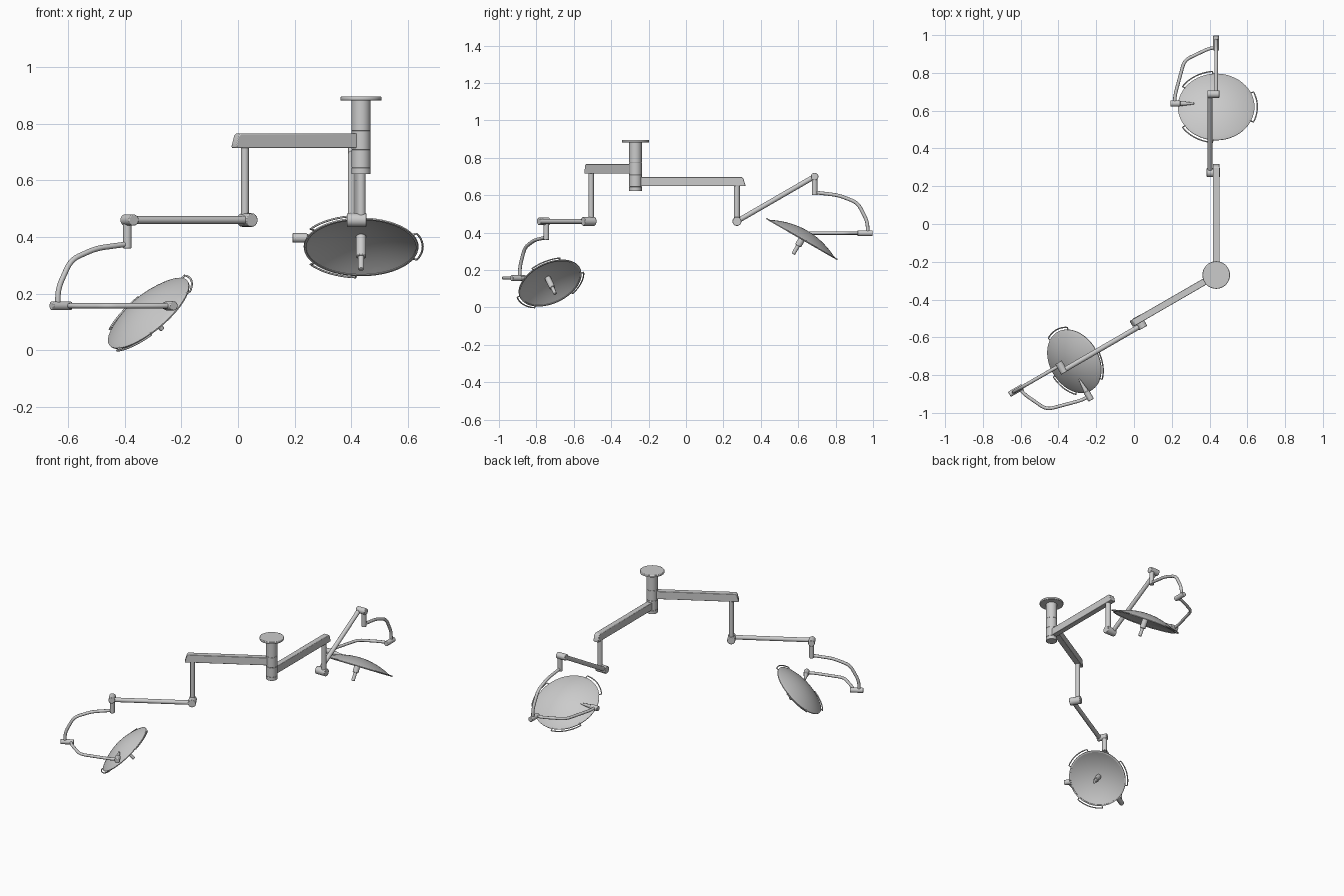
import bpy, bmesh, math
from mathutils import Vector, Matrix

if "Cube" in bpy.data.objects:
    bpy.data.objects.remove(bpy.data.objects["Cube"])

Z = Vector((0, 0, 1))
COL = Vector((0.435, -0.27, 0))


def finish(name, bm, bevel=0.0):
    bmesh.ops.recalc_face_normals(bm, faces=bm.faces)
    me = bpy.data.meshes.new(name)
    bm.to_mesh(me)
    bm.free()
    ob = bpy.data.objects.new(name, me)
    bpy.context.collection.objects.link(ob)
    if bevel:
        m = ob.modifiers.new("bevel", 'BEVEL')
        m.width, m.segments, m.limit_method = bevel, 2, 'ANGLE'
    smooth(ob)
    return ob


def smooth(ob):
    bpy.ops.object.select_all(action='DESELECT')
    ob.select_set(True)
    bpy.context.view_layer.objects.active = ob
    bpy.ops.object.shade_smooth_by_angle(angle=math.radians(35))


def cyl(name, a, b, r1, r2=None, bevel=0.003, seg=32):
    a, b = Vector(a), Vector(b)
    d = b - a
    m = Matrix.Translation((a + b) / 2) @ d.to_track_quat('Z', 'Y').to_matrix().to_4x4()
    bm = bmesh.new()
    bmesh.ops.create_cone(bm, cap_ends=True, segments=seg, radius1=r1,
                          radius2=r1 if r2 is None else r2, depth=d.length, matrix=m)
    return finish(name, bm, bevel)


def rounded(pts, r):
    # replace every inner corner by a short curve
    out = [pts[0]]
    for p, q, s in zip(pts, pts[1:], pts[2:]):
        a = q + (p - q).normalized() * min(r, (p - q).length * 0.45)
        b = q + (s - q).normalized() * min(r, (s - q).length * 0.45)
        for i in range(6):
            t = i / 5
            out.append(a * (1 - t) ** 2 + q * 2 * t * (1 - t) + b * t * t)
    return out + [pts[-1]]


def tube(name, pts, r):
    cu = bpy.data.curves.new(name, 'CURVE')
    cu.dimensions, cu.bevel_depth, cu.bevel_resolution, cu.use_fill_caps = '3D', r, 4, True
    sp = cu.splines.new('POLY')
    sp.points.add(len(pts) - 1)
    for p, c in zip(sp.points, pts):
        p.co = (*c, 1)
    ob = bpy.data.objects.new(name, cu)
    bpy.context.collection.objects.link(ob)
    bpy.ops.object.select_all(action='DESELECT')
    ob.select_set(True)
    bpy.context.view_layer.objects.active = ob
    bpy.ops.object.convert(target='MESH')
    smooth(bpy.context.object)


def lathe(name, prof, mat, seg=64):
    bm = bmesh.new()
    vs = [bm.verts.new((r, 0, z)) for r, z in prof]
    es = [bm.edges.new(e) for e in zip(vs, vs[1:])]
    bmesh.ops.spin(bm, geom=vs + es, cent=(0, 0, 0), axis=(0, 0, 1),
                   angle=2 * math.pi, steps=seg)
    bmesh.ops.remove_doubles(bm, verts=bm.verts, dist=1e-5)
    bmesh.ops.transform(bm, matrix=mat, verts=bm.verts)
    finish(name, bm)


def lamp(n, centre, V, W, N, s):
    m = Matrix((-V, W, N)).transposed().to_4x4()
    m.translation = centre
    # thin domed reflector with a small rim lip
    R, H, T = 0.2 * s, 0.05 * s, 0.006
    outer = [(R * i / 12, H * (1 - (i / 12) ** 2)) for i in range(13)]
    inner = [((R - T) * i / 12, (H - T) * (1 - (i / 12) ** 2) - 0.004) for i in range(12, -1, -1)]
    lathe(n + "_dish", outer + [(R + 0.003, -0.002), (R + 0.002, -0.007), (R - T, -0.007)] + inner, m)
    # sterile handle in the middle
    cyl(n + "_handle_collar", m @ Vector((0, 0, H - 0.01)), m @ Vector((0, 0, -0.045 * s)), 0.018 * s)
    cyl(n + "_handle_grip", m @ Vector((0, 0, -0.04 * s)), m @ Vector((0, 0, -0.096 * s)), 0.0105 * s)
    # three grab rails around the rim
    for k in range(3):
        pts = []
        for i in range(13):
            a = math.radians(120 * k - 25 + 50 * i / 12)
            c = Vector((math.cos(a), math.sin(a), 0))
            if i == 0:
                pts.append(m @ (c * (R - 0.002) - Z * 0.003))
            pts.append(m @ (c * (R + 0.018 * s) - Z * 0.003))
            if i == 12:
                pts.append(m @ (c * (R - 0.002) - Z * 0.003))
        tube(f"{n}_rail_{k + 1}", pts, 0.0035)


def branch(n, heading, z0, z1, u_post, pitch, tilt, s, v_lamp, r_post):
    h = math.radians(heading)
    U = Vector((math.cos(h), math.sin(h), 0))
    V = Vector((-U.y, U.x, 0))

    def P(u, v, z):
        return COL + U * u + V * v + Z * z

    # box beam with a sloped end
    ue = u_post + 0.045
    prof = [(0, z0), (ue, z0), (ue, z0 + 0.008), (ue - 0.01, z1 - 0.008), (ue - 0.018, z1), (0, z1)]
    bm = bmesh.new()
    f = bm.faces.new([bm.verts.new(P(u, -0.018, z)) for u, z in prof])
    ext = bmesh.ops.extrude_face_region(bm, geom=[f])
    bmesh.ops.translate(bm, vec=V * 0.036, verts=[g for g in ext['geom'] if isinstance(g, bmesh.types.BMVert)])
    finish(n + "_beam", bm, 0.003)
    # post and lower elbow
    zj = 0.46
    cyl(n + "_post", P(u_post, 0, z0 + 0.01), P(u_post, 0, zj), r_post)
    cyl(n + "_elbow", P(u_post, -0.02, zj), P(u_post, 0.05, zj), 0.024)
    # spring arm and upper elbow
    ud = u_post + 0.48 * math.cos(math.radians(pitch))
    zd = zj + 0.48 * math.sin(math.radians(pitch))
    cyl(n + "_spring_arm", P(u_post, 0.033, zj), P(ud, 0.033, zd), 0.0135)
    cyl(n + "_upper_elbow", P(ud, -0.017, zd), P(ud, 0.047, zd), 0.02)
    cyl(n + "_drop", P(ud, 0, zd), P(ud, 0, zd - 0.1), 0.015)
    # vertical yoke, swivel, horizontal yoke
    path = [(0, -0.085), (0.127, -0.1), (0.23, -0.14), (0.282, -0.24), (0.284, -0.3)]
    tube(n + "_yoke", rounded([P(ud + a, 0, zd + b) for a, b in path], 0.035), 0.0095)
    zp = zd - 0.303
    cyl(n + "_swivel", P(ud + 0.23, 0, zp), P(ud + 0.31, 0, zp), 0.0155)
    path = [(0.245, 0), (0.243, 0.035), (0.18, 0.168), (-0.005, 0.218), (-0.05, 0.22)]
    tube(n + "_fork", rounded([P(ud + a, b, zp) for a, b in path], 0.035), 0.009)
    # lamp pivot with a tapered spigot into the dish
    up = ud - 0.05
    cyl(n + "_pivot", P(up, 0.19, zp), P(up, 0.243, zp), 0.0165)
    cyl(n + "_spigot", P(up, 0.195, zp), P(up, 0.115, zp), 0.014, 0.004, 0.001)
    t = math.radians(tilt)
    N = U * math.sin(t) + Z * math.cos(t)
    W = U * math.cos(t) - Z * math.sin(t)
    lamp(n + "_lamp", P(up, v_lamp, zp) - N * 0.033, V, W, N, s)


# ceiling column: flange and stacked bearing rings
cyl("ceiling_flange", COL + Z * 0.882, COL + Z * 0.896, 0.073, seg=64)
for i, (a, b) in enumerate([(0.775, 0.885), (0.708, 0.775), (0.645, 0.708), (0.622, 0.645)]):
    cyl(f"column_section_{i + 1}", COL + Z * a, COL + Z * b, 0.0335, bevel=0.0015, seg=48)

branch("front", 210, 0.715, 0.766, 0.474, 0, 44, 0.88, 0.02, 0.014)
branch("rear", 90, 0.648, 0.697, 0.542, 30, 30, 1.0, 0.0, 0.016)
